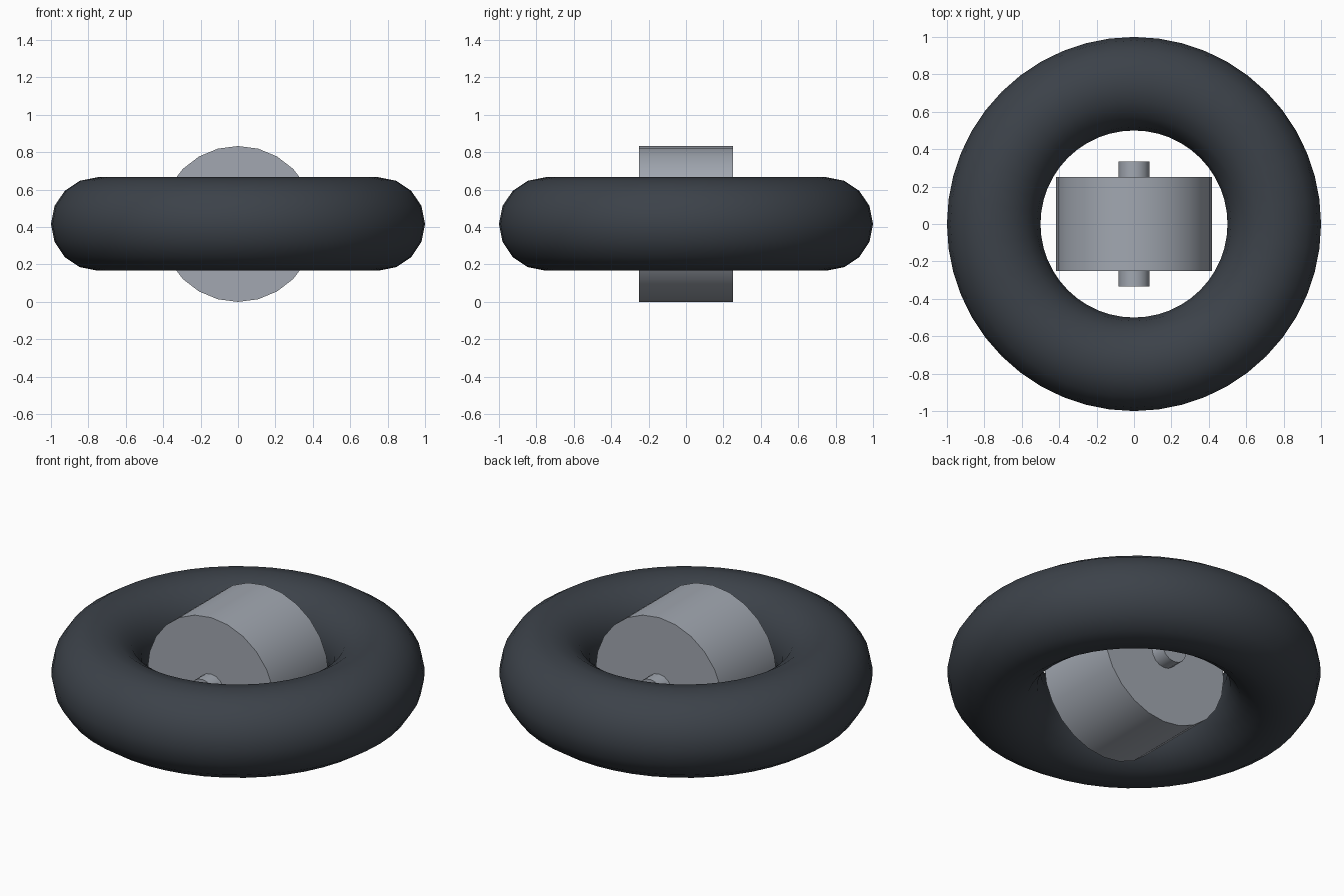
import bpy, math

if "Cube" in bpy.data.objects:
    bpy.data.objects.remove(bpy.data.objects["Cube"])

CENTRE_Z = 0.4167


def material(name, rgb):
    m = bpy.data.materials.new(name)
    m.diffuse_color = (*rgb, 1.0)
    m.use_nodes = True
    m.node_tree.nodes["Principled BSDF"].inputs["Base Color"].default_value = m.diffuse_color
    return m


rubber = material("dark rubber", (0.045, 0.054, 0.067))
metal = material("grey metal", (0.36, 0.39, 0.44))


def finish(name, mat):
    ob = bpy.context.object
    ob.name = name
    ob.data.materials.append(mat)
    bpy.ops.object.transform_apply(location=False, rotation=True, scale=True)
    bpy.ops.object.shade_smooth_by_angle(angle=math.radians(40))
    return ob


def y_cylinder(name, radius, length, sides, mat):
    bpy.ops.mesh.primitive_cylinder_add(
        vertices=sides, radius=radius, depth=length,
        location=(0, 0, CENTRE_Z), rotation=(math.pi / 2, 0, 0))
    return finish(name, mat)


# Tyre ring lying flat
bpy.ops.mesh.primitive_torus_add(
    major_radius=0.75, minor_radius=0.25, major_segments=48,
    minor_segments=16, location=(0, 0, CENTRE_Z))
finish("tyre", rubber)

# Hub drum and the axle through it, both along y
y_cylinder("hub", 0.4167, 0.5, 24, metal)
y_cylinder("axle", 0.0833, 0.667, 16, metal)
